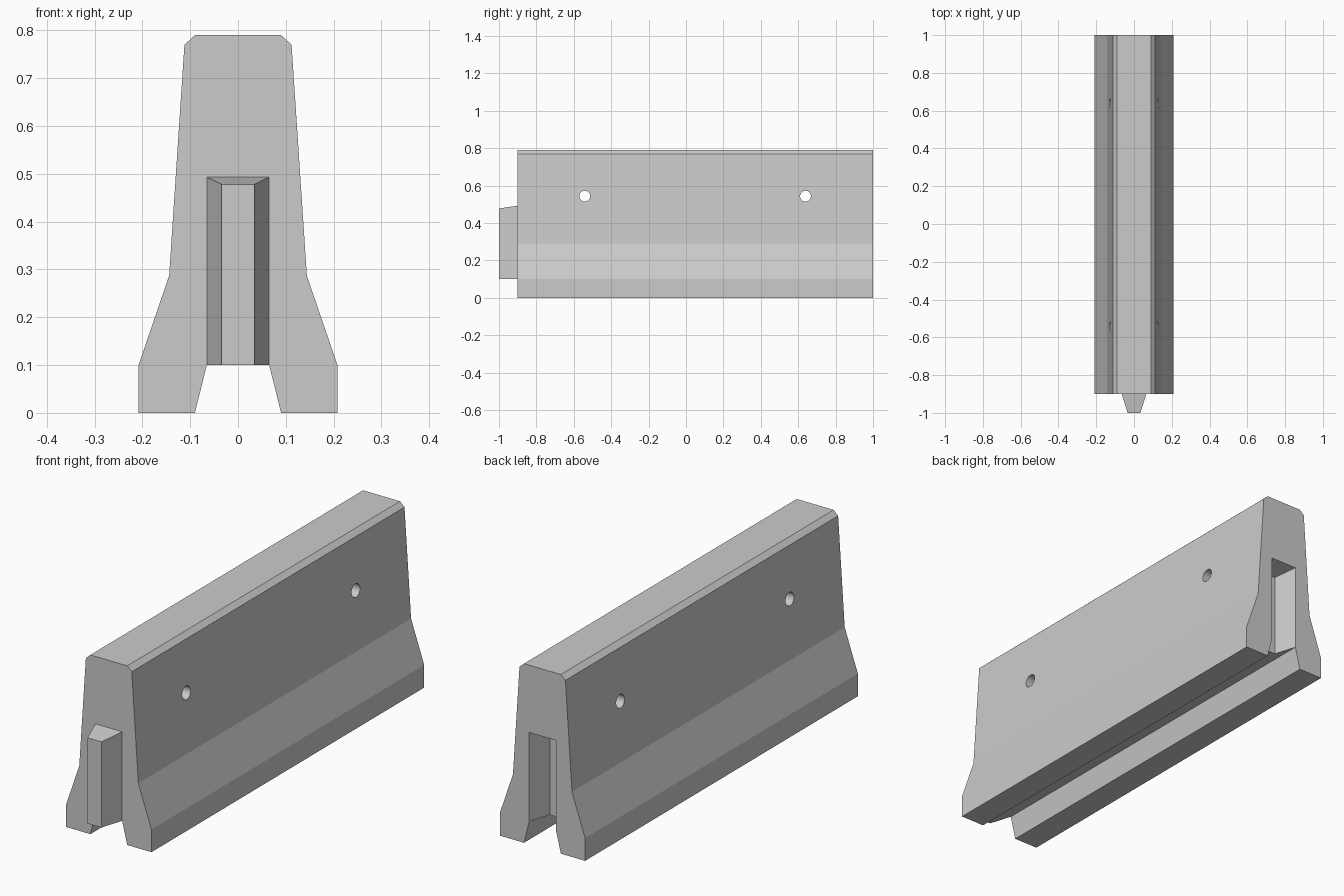
import bpy, bmesh, math

if "Cube" in bpy.data.objects:
    bpy.data.objects.remove(bpy.data.objects["Cube"])


def make_object(name, bm):
    bmesh.ops.recalc_face_normals(bm, faces=bm.faces)
    mesh = bpy.data.meshes.new(name)
    bm.to_mesh(mesh)
    bm.free()
    obj = bpy.data.objects.new(name, mesh)
    bpy.context.collection.objects.link(obj)
    return obj


def loft(name, section_a, section_b):
    """Solid between two matching closed sections of 3D points."""
    bm = bmesh.new()
    a = [bm.verts.new(p) for p in section_a]
    b = [bm.verts.new(p) for p in section_b]
    bm.faces.new(a)
    bm.faces.new(b[::-1])
    for i in range(len(a)):
        j = (i + 1) % len(a)
        bm.faces.new((a[i], b[i], b[j], a[j]))
    return make_object(name, bm)


def rect(half, low, high, y):
    return [(-half, y, low), (half, y, low), (half, y, high), (-half, y, high)]


def combine(target, tool, operation):
    tool.hide_render = True
    mod = target.modifiers.new(tool.name, 'BOOLEAN')
    mod.operation = operation
    mod.solver = 'EXACT'
    mod.object = tool
    bpy.context.view_layer.objects.active = target
    bpy.ops.object.modifier_apply(modifier=mod.name)
    bpy.data.objects.remove(tool)


# Barrier body: mirrored half profile with drainage channel underneath
half = [(0.065, 0.1), (0.09, 0), (0.208, 0), (0.208, 0.1),
        (0.144, 0.287), (0.112, 0.77), (0.09, 0.79)]
profile = half + [(-x, z) for x, z in reversed(half)]
body = loft("barrier_body",
            [(x, -0.9, z) for x, z in profile],
            [(x, 1.0, z) for x, z in profile])

# Tapered tongue on the front end
tongue = loft("tongue", rect(0.034, 0.1, 0.478, -1.0), rect(0.065, 0.1, 0.493, -0.9))
combine(body, tongue, 'UNION')

# Matching groove in the back end, open to the channel below
groove = loft("groove_cutter", rect(0.034, 0.06, 0.478, 0.9),
              rect(0.0712, 0.06, 0.496, 1.02))
combine(body, groove, 'DIFFERENCE')

# Round lifting holes through both sides
for y in (-0.541, 0.639):
    bpy.ops.mesh.primitive_cylinder_add(vertices=32, radius=0.029, depth=0.6,
                                        location=(0, y, 0.544),
                                        rotation=(0, math.pi / 2, 0))
    hole = bpy.context.object
    hole.name = "hole_cutter"
    combine(body, hole, 'DIFFERENCE')

# Smooth only the hole walls
bpy.ops.object.select_all(action='DESELECT')
body.select_set(True)
bpy.context.view_layer.objects.active = body
bpy.ops.object.shade_smooth_by_angle(angle=math.radians(14))
